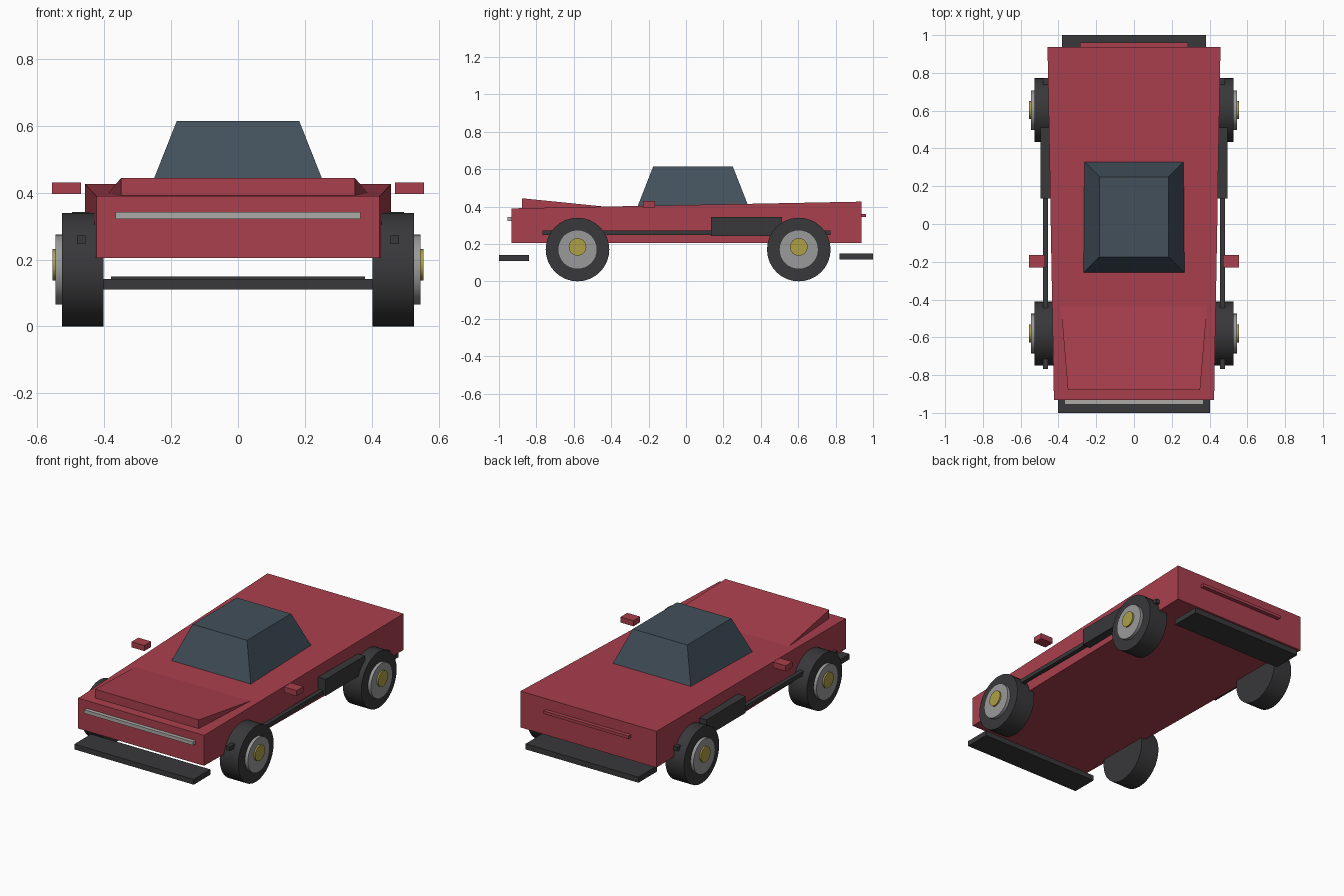
import bpy, bmesh, math

if "Cube" in bpy.data.objects:
    bpy.data.objects.remove(bpy.data.objects["Cube"])


def material(name, rgb):
    m = bpy.data.materials.new(name)
    m.diffuse_color = (*rgb, 1)
    m.use_nodes = True
    m.node_tree.nodes["Principled BSDF"].inputs["Base Color"].default_value = m.diffuse_color
    return m


RED = material("red_paint", (0.40, 0.05, 0.075))
GLASS = material("dark_glass", (0.055, 0.08, 0.105))
BLACK = material("black_trim", (0.04, 0.04, 0.043))
METAL = material("grey_metal", (0.32, 0.32, 0.32))
LAMP = material("lamp", (0.42, 0.41, 0.39))
GOLD = material("gold", (0.42, 0.35, 0.06))


def solid(name, sections, mat):
    """Join closed rings of points into one capped solid."""
    bm = bmesh.new()
    rings = [[bm.verts.new(p) for p in s] for s in sections]
    for a, b in zip(rings, rings[1:]):
        for i in range(len(a)):
            j = (i + 1) % len(a)
            bm.faces.new((a[i], a[j], b[j], b[i]))
    bm.faces.new(rings[0])
    bm.faces.new(rings[-1])
    bmesh.ops.recalc_face_normals(bm, faces=bm.faces)
    me = bpy.data.meshes.new(name)
    bm.to_mesh(me)
    bm.free()
    ob = bpy.data.objects.new(name, me)
    bpy.context.collection.objects.link(ob)
    me.materials.append(mat)
    return ob


def rect_y(w, y, z0, z1):
    return [(-w, y, z0), (w, y, z0), (w, y, z1), (-w, y, z1)]


def rect_z(w, y0, y1, z):
    return [(-w, y0, z), (w, y0, z), (w, y1, z), (-w, y1, z)]


def box(name, x, y, z, mat):
    return solid(name, [[(x[0], yy, z[0]), (x[1], yy, z[0]),
                         (x[1], yy, z[1]), (x[0], yy, z[1])] for yy in y], mat)


def disc(name, x0, x1, y, z, r, mat, n=32):
    lo, hi = min(x0, x1), max(x0, x1)
    bpy.ops.mesh.primitive_cylinder_add(vertices=n, radius=r, depth=hi - lo,
                                        location=((lo + hi) / 2, y, z),
                                        rotation=(0, math.pi / 2, 0))
    ob = bpy.context.object
    ob.name = name
    ob.data.materials.append(mat)
    bpy.ops.object.shade_smooth_by_angle()


# Body, raised bonnet and cabin
solid("body", [rect_y(0.424, -0.932, 0.205, 0.39),
               rect_y(0.458, 0.938, 0.205, 0.426)], RED)
solid("bonnet", [rect_y(0.35, -0.878, 0.36, 0.444),
                 rect_y(0.39, -0.40, 0.36, 0.396)], RED)
solid("cabin", [rect_z(0.272, -0.263, 0.338, 0.39),
                rect_z(0.183, -0.175, 0.25, 0.615)], GLASS)

# Front and rear bumpers and light bars
box("front_bumper", (-0.402, 0.402), (-1.0, -0.84), (0.11, 0.142), BLACK)
box("rear_bumper", (-0.38, 0.38), (0.82, 1.0), (0.116, 0.15), BLACK)
box("front_light_bar", (-0.367, 0.367), (-0.955, -0.92), (0.322, 0.343), LAMP)
box("rear_light_bar", (-0.287, 0.287), (0.92, 0.962), (0.343, 0.361), RED)

for s, side in ((-1, "left"), (1, "right")):
    def xs(a, b):
        return sorted((s * a, s * b))

    # Side parts
    box(side + "_mirror", xs(0.47, 0.556), (-0.23, -0.165), (0.396, 0.43), RED)
    box(side + "_side_rail", xs(0.456, 0.482), (-0.768, 0.772), (0.247, 0.272), BLACK)
    box(side + "_side_box", xs(0.43, 0.496), (0.135, 0.512), (0.242, 0.343), BLACK)

    # Wheels
    for y, end in ((-0.58, "front"), (0.603, "rear")):
        name = f"{end}_{side}_"
        disc(name + "tyre", s * 0.402, s * 0.527, y, 0.17, 0.17, BLACK)
        disc(name + "rim", s * 0.50, s * 0.546, y, 0.17, 0.105, METAL)
        disc(name + "hub_cap", s * 0.53, s * 0.555, y, 0.184, 0.047, GOLD, 24)
